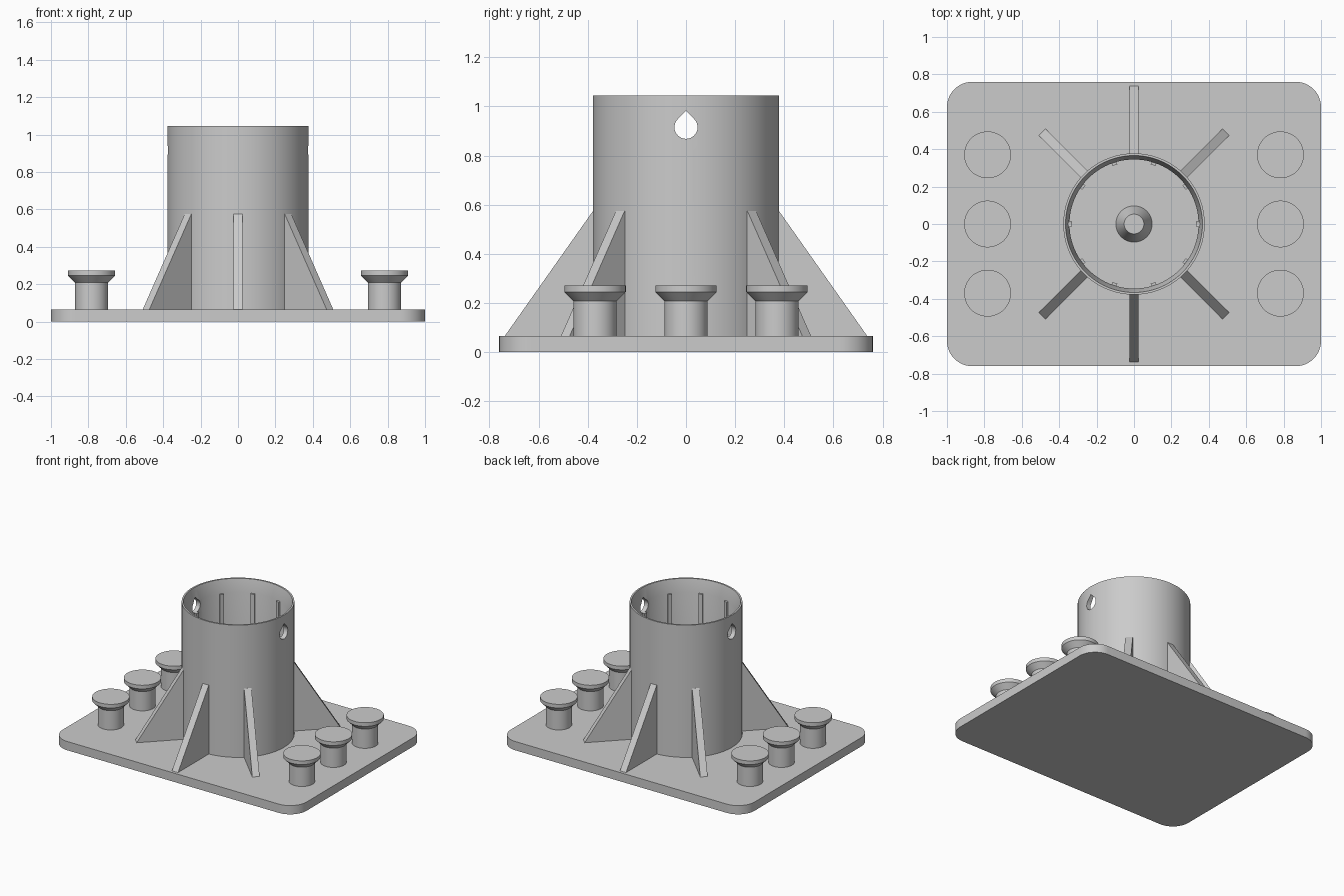
import bpy, bmesh, math
from mathutils import Matrix, Vector

if "Cube" in bpy.data.objects:
    bpy.data.objects.remove(bpy.data.objects["Cube"])

grey = bpy.data.materials.new("light_grey")
grey.diffuse_color = (0.6, 0.6, 0.6, 1)
grey.use_nodes = True
grey.node_tree.nodes["Principled BSDF"].inputs["Base Color"].default_value = grey.diffuse_color

PLATE_TOP = 0.065
TUBE_R, BORE_R, TUBE_TOP = 0.378, 0.345, 1.045


def finish(name, bm):
    bmesh.ops.recalc_face_normals(bm, faces=bm.faces[:])
    mesh = bpy.data.meshes.new(name)
    bm.to_mesh(mesh)
    bm.free()
    mesh.materials.append(grey)
    obj = bpy.data.objects.new(name, mesh)
    bpy.context.collection.objects.link(obj)
    return obj


def select(obj):
    bpy.ops.object.select_all(action='DESELECT')
    obj.select_set(True)
    bpy.context.view_layer.objects.active = obj


def smooth(obj):
    select(obj)
    bpy.ops.object.shade_smooth_by_angle(angle=math.radians(30))


def prism(name, outline, depth):
    """Extrude a closed 3D outline along the depth vector."""
    bm = bmesh.new()
    face = bm.faces.new([bm.verts.new(p) for p in outline])
    ext = bmesh.ops.extrude_face_region(bm, geom=[face], use_keep_orig=True)
    moved = [v for v in ext["geom"] if isinstance(v, bmesh.types.BMVert)]
    bmesh.ops.translate(bm, verts=moved, vec=depth)
    return finish(name, bm)


def lathe(name, profile, steps, closed=False):
    """Spin an (r, z) profile around z."""
    bm = bmesh.new()
    verts = [bm.verts.new((r, 0, z)) for r, z in profile]
    edges = [bm.edges.new(pair) for pair in zip(verts, verts[1:])]
    if closed:
        edges.append(bm.edges.new((verts[-1], verts[0])))
    bmesh.ops.spin(bm, geom=verts + edges, cent=(0, 0, 0), axis=(0, 0, 1),
                   angle=math.tau, steps=steps, use_merge=False)
    bmesh.ops.remove_doubles(bm, verts=bm.verts[:], dist=1e-5)
    return finish(name, bm)


def cut(obj, cutter):
    select(obj)
    mod = obj.modifiers.new("cut", 'BOOLEAN')
    mod.operation, mod.solver, mod.object = 'DIFFERENCE', 'EXACT', cutter
    bpy.ops.object.modifier_apply(modifier=mod.name)


# Base plate with rounded corners
corner, outline = 0.135, []
for i, (sx, sy) in enumerate([(1, 1), (-1, 1), (-1, -1), (1, -1)]):
    for k in range(13):
        a = math.radians(90 * i + 7.5 * k)
        outline.append((sx * (1 - corner) + corner * math.cos(a),
                        sy * (0.76 - corner) + corner * math.sin(a), 0))
smooth(prism("base_plate", outline, Vector((0, 0, PLATE_TOP))))

# Open tube with a tapered mouth
tube = lathe("tube", [(TUBE_R, PLATE_TOP), (TUBE_R, TUBE_TOP), (0.366, TUBE_TOP),
                      (BORE_R, 0.95), (BORE_R, PLATE_TOP)], 96, closed=True)

# Teardrop hole cutter running along x
hole_z, hole_r = 0.915, 0.047
drop = [(-0.6, 0, hole_z + hole_r * math.sqrt(2))]
for k in range(25):
    a = math.radians(135 + 270 * k / 24)
    drop.append((-0.6, hole_r * math.cos(a), hole_z + hole_r * math.sin(a)))
cutter = prism("hole_cutter", drop, Vector((1.2, 0, 0)))
cutter.hide_render = True
cut(tube, cutter)
smooth(tube)

# Ten narrow ribs inside the tube
for i in range(10):
    turn = Matrix.Rotation(math.tau * i / 10, 3, 'Z')
    side = [turn @ Vector(p) for p in [(0.331, -0.014, PLATE_TOP), (0.35, -0.014, PLATE_TOP),
                                       (0.35, -0.014, 0.95), (0.331, -0.014, 0.95)]]
    rib = prism("inner_rib", side, turn @ Vector((0, 0.028, 0)))
    if i % 5 == 0:
        cut(rib, cutter)
bpy.data.objects.remove(cutter)

# Triangular gussets around the tube
for angle, reach in [(90, 0.738), (270, 0.738), (45, 0.695), (135, 0.695),
                     (225, 0.695), (315, 0.695)]:
    turn = Matrix.Rotation(math.radians(angle), 3, 'Z')
    side = [turn @ Vector(p) for p in [(0.36, -0.025, PLATE_TOP), (reach, -0.025, PLATE_TOP),
                                       (TUBE_R, -0.025, 0.575), (0.36, -0.025, 0.575)]]
    prism("gusset", side, turn @ Vector((0, 0.05, 0)))

# Flared posts along both short sides
for x in (-0.783, 0.783):
    for y in (-0.37, 0, 0.37):
        post = lathe("post", [(0, PLATE_TOP), (0.088, PLATE_TOP), (0.088, 0.208),
                              (0.125, 0.245), (0.125, 0.272), (0, 0.272)], 48)
        post.location = (x, y, 0)
        smooth(post)

# Tapered centre peg on the tube floor
smooth(lathe("centre_peg", [(0, PLATE_TOP), (0.097, PLATE_TOP), (0.053, 0.2), (0, 0.2)], 48))
